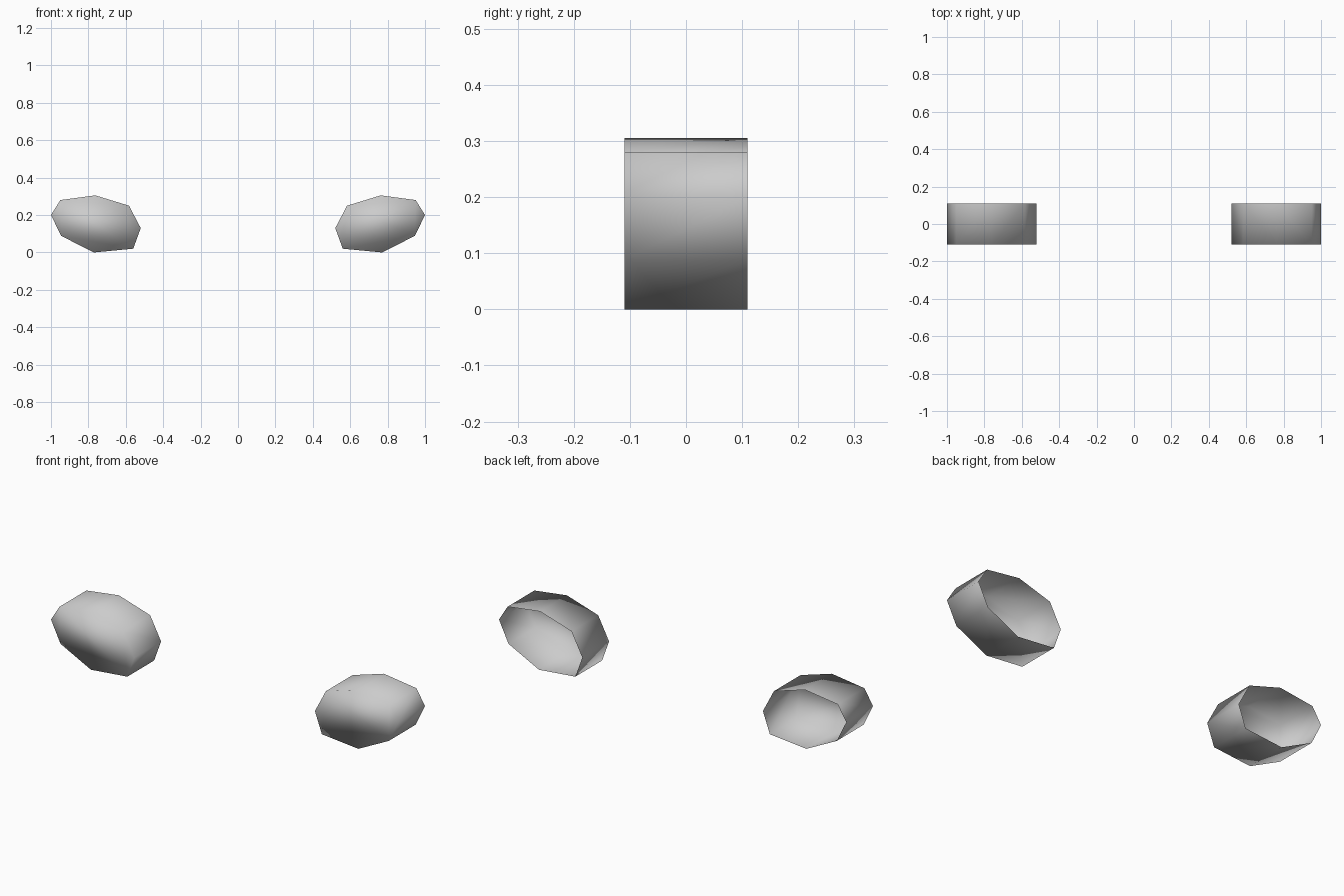
import bpy
import bmesh

cube = bpy.data.objects.get("Cube")
if cube:
    bpy.data.objects.remove(cube, do_unlink=True)

# Eight-sided outline in x and z, and half the depth
OUTLINE = [(1.0, 0.2), (0.95, 0.28), (0.763, 0.305), (0.583, 0.25),
           (0.52, 0.13), (0.56, 0.02), (0.77, 0.0), (0.945, 0.088)]
HALF_DEPTH = 0.11

grey = bpy.data.materials.new("light_grey")
grey.use_nodes = True
colour = (0.6, 0.6, 0.6, 1)
grey.diffuse_color = colour
grey.node_tree.nodes["Principled BSDF"].inputs["Base Color"].default_value = colour


def make_cup(name, side):
    """Shallow cup: closed at the front, open at the back."""
    bm = bmesh.new()
    front = [bm.verts.new((side * x, -HALF_DEPTH, z)) for x, z in OUTLINE]
    back = [bm.verts.new((side * x, HALF_DEPTH, z)) for x, z in OUTLINE]
    # Front plate
    bm.faces.new(front)
    # Walls around the outline
    for i in range(len(front)):
        j = (i + 1) % len(front)
        bm.faces.new((front[i], back[i], back[j], front[j]))
    bmesh.ops.recalc_face_normals(bm, faces=bm.faces)
    # Normals point forward on the front plate
    bm.faces.ensure_lookup_table()
    if bm.faces[0].normal.y > 0:
        bmesh.ops.reverse_faces(bm, faces=bm.faces)
    for face in bm.faces:
        face.smooth = True
    mesh = bpy.data.meshes.new(name)
    bm.to_mesh(mesh)
    bm.free()
    mesh.materials.append(grey)
    cup = bpy.data.objects.new(name, mesh)
    bpy.context.collection.objects.link(cup)


make_cup("left_cup", 1)
make_cup("right_cup", -1)
